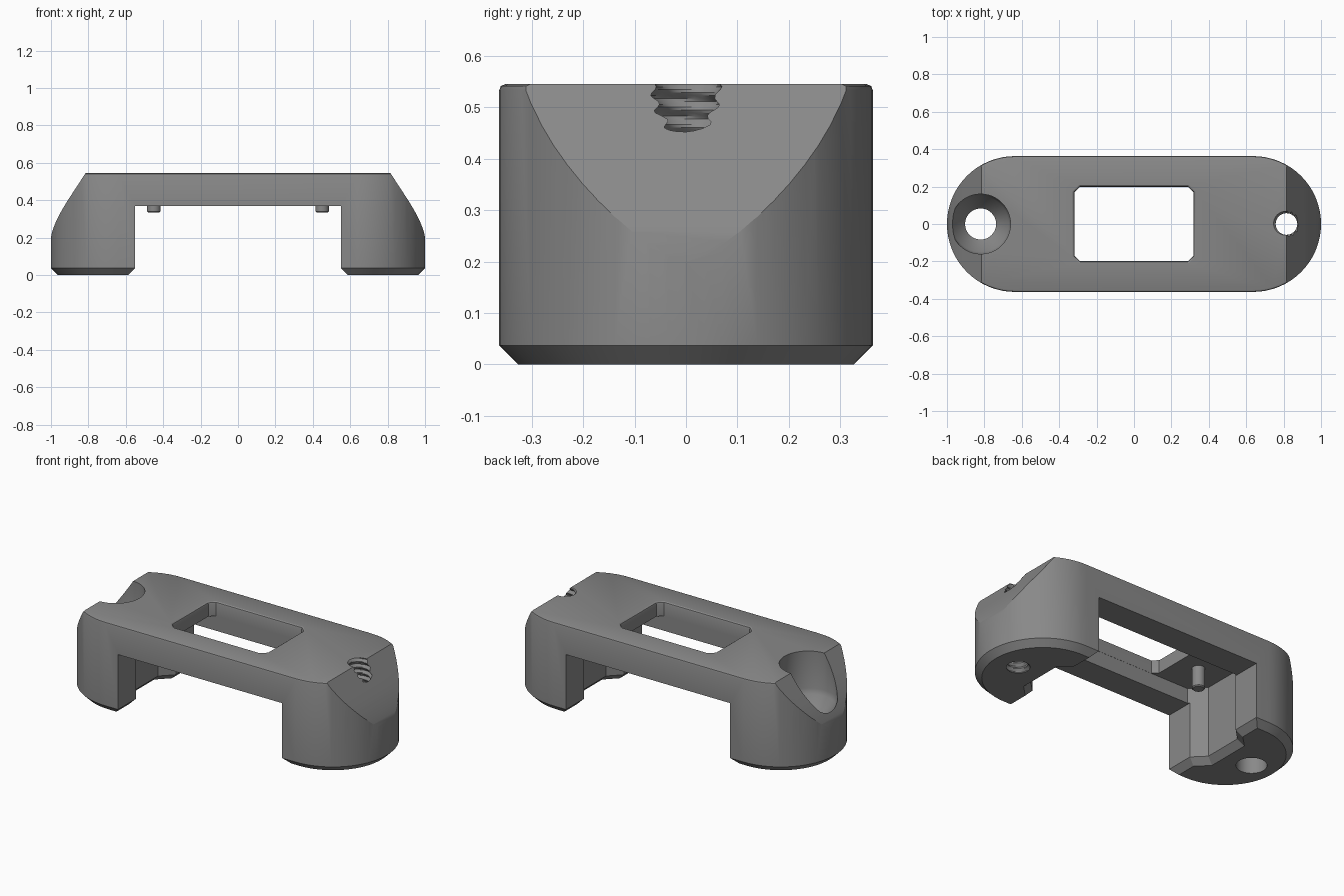
import bpy, bmesh, math

if "Cube" in bpy.data.objects:
    bpy.data.objects.remove(bpy.data.objects["Cube"])

grey = bpy.data.materials.new("mid grey")
grey.diffuse_color = (0.25, 0.25, 0.25, 1)
grey.use_nodes = True
grey.node_tree.nodes["Principled BSDF"].inputs["Base Color"].default_value = grey.diffuse_color


def make(name, verts, faces):
    me = bpy.data.meshes.new(name)
    me.from_pydata(verts, [], faces)
    bm = bmesh.new()
    bm.from_mesh(me)
    bmesh.ops.recalc_face_normals(bm, faces=bm.faces)
    bm.to_mesh(me)
    bm.free()
    me.materials.append(grey)
    ob = bpy.data.objects.new(name, me)
    bpy.context.collection.objects.link(ob)
    return ob


def loft(name, rings):
    """Closed solid through rings that have equal point counts."""
    n, m = len(rings[0]), len(rings)
    faces = [(r * n + i, r * n + (i + 1) % n, (r + 1) * n + (i + 1) % n, (r + 1) * n + i)
             for r in range(m - 1) for i in range(n)]
    faces += [tuple(range(n))[::-1], tuple(range((m - 1) * n, m * n))]
    return make(name, [p for ring in rings for p in ring], faces)


def prism_y(name, profile):
    return loft(name, [[(x, y, z) for x, z in profile] for y in (-0.6, 0.6)])


def lathe(name, cx, profile, n=48):
    return loft(name, [[(cx + r * math.cos(2 * math.pi * i / n), r * math.sin(2 * math.pi * i / n), z)
                        for i in range(n)] for r, z in profile])


def stadium(inset, z, half=0.637, radius=0.363, n=32):
    r, pts = radius - inset, []
    for cx, start in ((half, -math.pi / 2), (-half, math.pi / 2)):
        for i in range(n + 1):
            a = start + math.pi * i / n
            pts.append((cx + r * math.cos(a), r * math.sin(a), z))
    return pts


def mirrored(pts):
    """Full plan outline from the points of its first quadrant."""
    return (pts + [(-x, y) for x, y in pts[::-1]] + [(-x, -y) for x, y in pts]
            + [(x, -y) for x, y in pts[::-1]])


def cut(target, cutter):
    mod = target.modifiers.new("cut", 'BOOLEAN')
    mod.operation, mod.solver, mod.object = 'DIFFERENCE', 'EXACT', cutter
    bpy.context.view_layer.objects.active = target
    bpy.ops.object.modifier_apply(modifier=mod.name)
    bpy.data.objects.remove(cutter)


# Rounded bar with chamfered foot and softened top edge
body = loft("bracket_body", [stadium(0.037, 0), stadium(0, 0.037), stadium(0, 0.533),
                             stadium(0.003, 0.541), stadium(0.012, 0.545)])

# Sloped ends that curve into the vertical end walls
slope = [(0.714, 0.7), (0.815, 0.545)]
for i in range(11):
    t = i / 10
    slope.append(((1 - t) ** 2 * 0.9 + 2 * t * (1 - t) * 1.0 + t * t * 1.001,
                  (1 - t) ** 2 * 0.415 + 2 * t * (1 - t) * 0.262 + t * t * 0.185))
slope += [(1.1, 0.185), (1.1, 0.7)]
for s in (1, -1):
    cut(body, prism_y("end_cutter", [(s * x, z) for x, z in slope]))

# Wide opening between the two legs, flared at the feet
cut(body, prism_y("opening_cutter", [(-0.637, -0.05), (-0.55, 0.037), (-0.55, 0.37),
                                     (0.55, 0.37), (0.55, 0.037), (0.637, -0.05)]))


# Underside pocket that grooves the inner leg faces
def pocket(d, z):
    return [(x, y, z) for x, y in mirrored([(0.62 + d, 0.12 + 0.41 * d), (0.54 + d, 0.2 + 0.41 * d)])]


cut(body, loft("pocket_cutter", [pocket(0.087, -0.05), pocket(0, 0.037), pocket(0, 0.46)]))


# Window with clipped corners and softened rim
def window(d, z):
    return [(x, y, z) for x, y in mirrored([(0.318 + d, 0.17 + 0.4 * d), (0.288 + 0.4 * d, 0.199 + d)])]


cut(body, loft("window_cutter", [window(0, 0.42), window(0, 0.533), window(0.003, 0.541),
                                 window(0.012, 0.546), window(0.012, 0.6)]))

# Countersunk screw hole
cut(body, lathe("countersink_cutter", -0.82, [(0.083, -0.1), (0.083, 0.21), (0.15, 0.29),
                                              (0.16, 0.32), (0.16, 0.7)]))

# Threaded hole with a helical wall
pitch, n, rows = 0.034, 24, 6
wave = (0.058, 0.058, 0.063, 0.07, 0.07, 0.063)
rings = []
for j in range(-6, 108):
    ring = []
    for i in range(n):
        u = (j - i * rows / n) % rows
        k = int(u)
        r = wave[k] + (wave[(k + 1) % rows] - wave[k]) * (u - k)
        a = 2 * math.pi * i / n
        ring.append((0.815 + r * math.cos(a), r * math.sin(a), j * pitch / rows + 0.0013))
    rings.append(ring)
cut(body, loft("thread_cutter", rings))

# Locating pegs under the plate
pegs = [lathe(name, x, [(0.03, 0.335), (0.036, 0.341), (0.036, 0.47)], 24)
        for name, x in (("left_peg", -0.45), ("right_peg", 0.45))]

bpy.ops.object.select_all(action='DESELECT')
for ob in [body] + pegs:
    ob.select_set(True)
bpy.context.view_layer.objects.active = body
bpy.ops.object.shade_smooth_by_angle(angle=math.radians(25))
